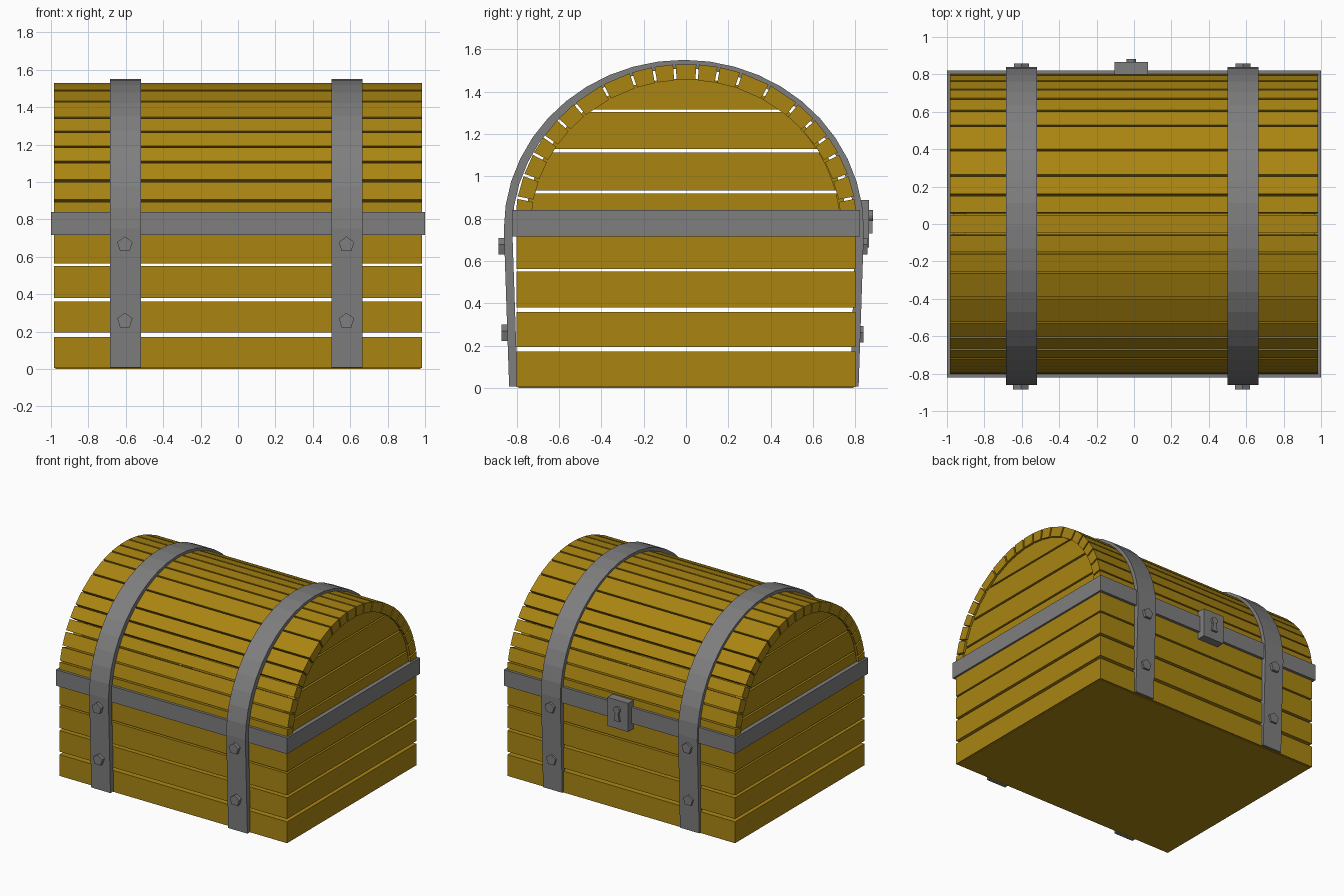
import bpy
import bmesh
from math import sin, cos, asin, sqrt, pi
from mathutils import Vector

cube = bpy.data.objects.get("Cube")
if cube:
    bpy.data.objects.remove(cube, do_unlink=True)


def material(name, color):
    mat = bpy.data.materials.new(name)
    mat.use_nodes = True
    mat.diffuse_color = color
    mat.node_tree.nodes["Principled BSDF"].inputs["Base Color"].default_value = color
    return mat


WOOD = material("golden wood", (0.40, 0.235, 0.006, 1))
IRON = material("grey iron", (0.21, 0.21, 0.21, 1))


def prism(name, profile, start, end, mat, axis="x"):
    """Extrude a flat profile: (y, z) points along x, or (x, z) points along y."""
    def place(p, t):
        return (t, p[0], p[1]) if axis == "x" else (p[0], t, p[1])
    bm = bmesh.new()
    a = [bm.verts.new(place(p, start)) for p in profile]
    b = [bm.verts.new(place(p, end)) for p in profile]
    bm.faces.new(a)
    bm.faces.new(b[::-1])
    n = len(profile)
    for i in range(n):
        j = (i + 1) % n
        bm.faces.new((a[j], a[i], b[i], b[j]))
    bmesh.ops.recalc_face_normals(bm, faces=bm.faces)
    mesh = bpy.data.meshes.new(name)
    bm.to_mesh(mesh)
    bm.free()
    mesh.materials.append(mat)
    obj = bpy.data.objects.new(name, mesh)
    bpy.context.collection.objects.link(obj)
    return obj


def box(name, x0, x1, y0, y1, z0, z1, mat):
    return prism(name, [(y0, z0), (y1, z0), (y1, z1), (y0, z1)], x0, x1, mat)


# Box walls: rows of planks, meeting pinwheel fashion at the corners
X, Y, T = 0.985, 0.80, 0.085
for z0, z1 in [(0.005, 0.172), (0.195, 0.36), (0.38, 0.55), (0.563, 0.83)]:
    box("front_plank", -X, X - T, -Y, T - Y, z0, z1, WOOD)
    box("back_plank", T - X, X, Y - T, Y, z0, z1, WOOD)
    box("left_end_plank", X - T, X, -Y, Y - T, z0, z1, WOOD)
    box("right_end_plank", -X, T - X, T - Y, Y, z0, z1, WOOD)
box("bottom_board", -X + 0.01, X - 0.01, -Y + 0.01, Y - 0.01, 0, 0.04, WOOD)

# Lid arch: staves with narrow parallel gaps around an ellipse
A, B, ZC = 0.81, 0.78, 0.75


def arch_edge(angle, side):
    """Outer and inner corner of a stave edge, pulled back by half a gap."""
    p = Vector((A * sin(angle), ZC + B * cos(angle)))
    normal = Vector((sin(angle) / A, cos(angle) / B)).normalized()
    p += Vector((normal.y, -normal.x)) * side * 0.006
    return p, p - normal * 0.075


gaps = [asin(y / A) for y in (0.055, 0.155, 0.26, 0.395, 0.525, 0.605, 0.67, 0.72, 0.765, 0.795)]
angles = [-pi / 2] + [-g for g in reversed(gaps)] + gaps + [pi / 2]
for a0, a1 in zip(angles, angles[1:]):
    outer0, inner0 = arch_edge(a0, 1)
    outer1, inner1 = arch_edge(a1, -1)
    prism("lid_stave", [outer0, outer1, inner1, inner0], -X, X, WOOD)


# Lid ends: planks trimmed to the curve of the arch
def half_width(z):
    return 0.745 * sqrt(max(0.0, 1 - ((z - ZC) / 0.715) ** 2))


for side in (1, -1):
    for z0, z1 in [(0.75, 0.92), (0.934, 1.113), (1.128, 1.303), (1.315, 1.46)]:
        heights = [z0 + (z1 - z0) * i / 5 for i in range(6)]
        right = [(half_width(z) - 0.015 * side, z) for z in heights]
        left = [(-half_width(z) - 0.015 * side, z) for z in reversed(heights)]
        prism("lid_end_plank", right + left, side * 0.9, side * 0.968, WOOD)

# Iron rim around the join
RX, RY, Z0, Z1 = 1.0, 0.822, 0.715, 0.84
for s in (-1, 1):
    box("rim_long", -RX, RX, *sorted((s * RY, s * (RY - 0.04))), Z0, Z1, IRON)
    box("rim_end", *sorted((s * RX, s * (RX - 0.04))), 0.04 - RY, RY - 0.04, Z0, Z1, IRON)


# Iron straps over the lid and down both faces
def strap_line(inset):
    arc = [(-0.01 - (0.85 - inset) * cos(pi * i / 22), ZC + (0.80 - inset) * sin(pi * i / 22))
           for i in range(23)]
    return [(-0.835 + inset, 0.008)] + arc + [(0.815 - inset, 0.008)]


def rivet(x, z, y0, y1):
    points = [(x + 0.043 * sin(0.4 * pi * i), z + 0.043 * cos(0.4 * pi * i)) for i in range(5)]
    prism("rivet", points, y0, y1, IRON, "y")


for x in (-0.602, 0.583):
    prism("iron_strap", strap_line(0) + strap_line(0.04)[::-1], x - 0.083, x + 0.083, IRON)
    rivet(x - 0.003, 0.665, -0.885, -0.82)
    rivet(x - 0.003, 0.257, -0.872, -0.82)
    rivet(x, 0.665, 0.80, 0.857)
    rivet(x, 0.25, 0.80, 0.838)

# Lock with a raised keyhole shape
LX = -0.015
box("lock_plate", LX - 0.09, LX + 0.09, 0.80, 0.865, 0.665, 0.888, IRON)
prism("keyhole_round", [(LX + 0.026 * cos(pi * i / 6), 0.815 + 0.026 * sin(pi * i / 6))
                        for i in range(12)], 0.86, 0.882, IRON, "y")
prism("keyhole_slot", [(LX - 0.024, 0.73), (LX + 0.024, 0.73), (LX + 0.009, 0.81),
                       (LX - 0.009, 0.81)], 0.86, 0.881, IRON, "y")
